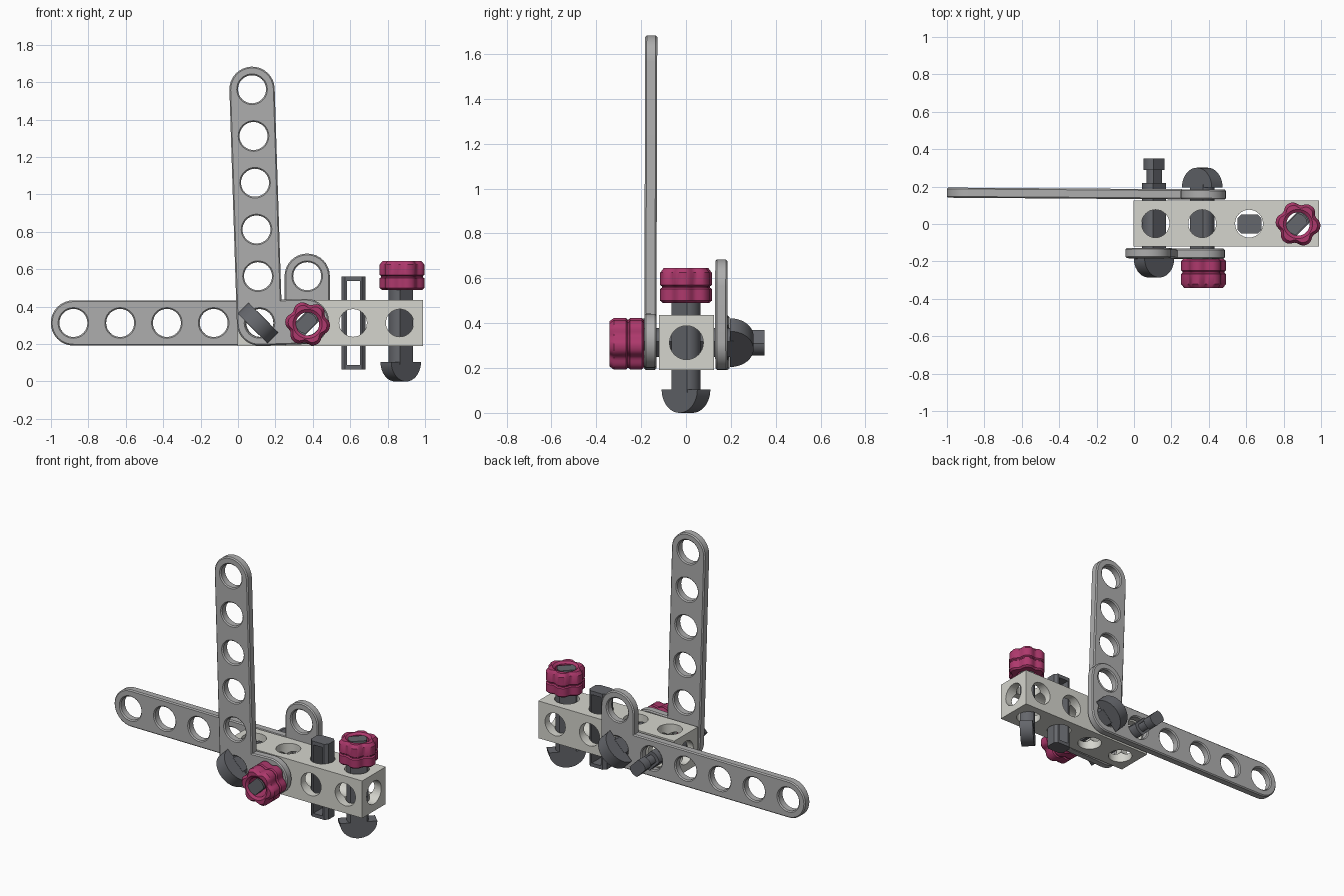
import bpy, bmesh
from math import pi, cos, sin, sqrt
from mathutils import Vector, Matrix

if "Cube" in bpy.data.objects:
    bpy.data.objects.remove(bpy.data.objects["Cube"])

PITCH, Z0 = 0.25, 0.313        # hole spacing, height of the block's axis


def material(name, rgb):
    m = bpy.data.materials.new(name)
    m.diffuse_color = (*rgb, 1)
    m.use_nodes = True
    m.node_tree.nodes["Principled BSDF"].inputs["Base Color"].default_value = m.diffuse_color
    return m


PALE = material("pale_plastic", (0.66, 0.66, 0.61))
GREY = material("grey_plastic", (0.42, 0.42, 0.42))
DARK = material("dark_plastic", (0.13, 0.135, 0.15))
RED = material("red_plastic", (0.42, 0.04, 0.15))


def frame(origin, axis, width):
    """Matrix with local z along axis and local x along width."""
    z = Vector(axis).normalized()
    y = z.cross(Vector(width)).normalized()
    x = y.cross(z)
    m = Matrix((x, y, z)).transposed().to_4x4()
    m.translation = origin
    return m


def finish(ob, mat, angle=35):
    ob.data.materials.clear()
    ob.data.materials.append(mat)
    bpy.ops.object.select_all(action='DESELECT')
    ob.select_set(True)
    bpy.context.view_layer.objects.active = ob
    bpy.ops.object.shade_smooth_by_angle(angle=angle * pi / 180)


def add_object(name, bm, m=Matrix()):
    bmesh.ops.recalc_face_normals(bm, faces=bm.faces)
    me = bpy.data.meshes.new(name)
    bm.to_mesh(me)
    bm.free()
    ob = bpy.data.objects.new(name, me)
    bpy.context.collection.objects.link(ob)
    ob.matrix_world = m
    return ob


def prism(bm, pts, a, b, m=Matrix()):
    """Extrude a 2D outline from height a to height b."""
    lo, hi = [[bm.verts.new(m @ Vector((x, y, h))) for x, y in pts] for h in (a, b)]
    bm.faces.new(lo)
    bm.faces.new(hi)
    n = len(pts)
    for i in range(n):
        j = (i + 1) % n
        bm.faces.new((lo[i], lo[j], hi[j], hi[i]))


def arc(cx, cy, r, a0, a1, n=16):
    return [(cx + r * cos(a), cy + r * sin(a))
            for a in ((a0 + (a1 - a0) * i / n) * pi / 180 for i in range(n + 1))]


def cut(ob, cutters):
    for c in cutters:
        c.hide_render = True
        mod = ob.modifiers.new("cut", 'BOOLEAN')
        mod.operation, mod.solver, mod.object = 'DIFFERENCE', 'EXACT', c
    bpy.context.view_layer.update()
    me = bpy.data.meshes.new_from_object(
        ob.evaluated_get(bpy.context.evaluated_depsgraph_get()))
    ob.modifiers.clear()
    ob.data = me
    for c in cutters:
        bpy.data.objects.remove(c)


def box(name, size, loc):
    bm = bmesh.new()
    bmesh.ops.create_cube(bm, size=1)
    bmesh.ops.scale(bm, vec=size, verts=bm.verts)
    return add_object(name, bm, Matrix.Translation(loc))


def drill(loc, axis, width, r, length):
    bm = bmesh.new()
    bmesh.ops.create_cone(bm, cap_ends=True, segments=32, radius1=r, radius2=r, depth=length)
    return add_object("drill", bm, frame(loc, axis, width))


# square block drilled along all three axes
block = box("block", (0.99, 0.245, 0.245), (0.493, 0.002, Z0))
drills = [drill((0.493, 0.002, Z0), (1, 0, 0), (0, 1, 0), 0.0755, 1.2)]
for i in range(4):
    p = (0.115 + PITCH * i, 0.002, Z0)
    drills += [drill(p, (0, 1, 0), (1, 0, 0), 0.074, 0.5),
               drill(p, (0, 0, 1), (1, 0, 0), 0.0745, 0.5)]
cut(block, drills)
finish(block, PALE)


# L-shaped strip: six holes along local x, one more along local y
def strip(name, m, thick=0.054, bevel=0.007, r=0.121):
    cu = bpy.data.curves.new(name, 'CURVE')
    cu.dimensions, cu.fill_mode = '2D', 'BOTH'
    cu.bevel_depth, cu.bevel_resolution = bevel, 0
    cu.extrude, cu.offset = thick / 2 - bevel, -bevel
    outline = (arc(5 * PITCH, 0, r, 90, -90) + arc(0, 0, r, -90, -180)
               + arc(0, PITCH, r, 180, 0) + [(r, r)])
    holes = [(i * PITCH, 0) for i in range(6)] + [(0, PITCH)]
    for pts in [outline] + [arc(x, y, 0.075, 0, 348.75, 31) for x, y in holes]:
        s = cu.splines.new('POLY')
        s.points.add(len(pts) - 1)
        for q, (x, y) in zip(s.points, pts):
            q.co = (x, y, 0, 1)
        s.use_cyclic_u = True
    tmp = bpy.data.objects.new(name, cu)
    bpy.context.collection.objects.link(tmp)
    bpy.context.view_layer.update()
    me = bpy.data.meshes.new_from_object(
        tmp.evaluated_get(bpy.context.evaluated_depsgraph_get()))
    bpy.data.objects.remove(tmp)
    ob = bpy.data.objects.new(name, me)
    bpy.context.collection.objects.link(ob)
    ob.matrix_world = m
    finish(ob, GREY)


strip("rear_strip", frame((0.37, 0.158, Z0), (0.007, 1, 0), (-1, 0.007, 0)))
strip("front_strip", frame((0.115, -0.159, Z0), (0, 1, -0.003), (-0.032, 0.003, 1)))


# bolt: half-moon head, flattened shank, neck and tip
def bolt(name, m):
    bm = bmesh.new()
    head = [(x * 0.1125, 0.105 * (1 + y)) for x, y in arc(0, 0, 1, 180, 360, 24)]
    prism(bm, head, -0.041, 0.041, Matrix.Rotation(pi / 2, 4, 'X'))
    section = arc(0, 0, 0.065, -41, 41, 8) + arc(0, 0, 0.065, 139, 221, 8)
    for k, a, b in ((1, 0.09, 0.505), (0.64, 0.505, 0.575), (0.88, 0.575, 0.637)):
        prism(bm, [(x * k, y * k) for x, y in section], a, b)
    finish(add_object(name, bm, m), DARK)


bolt("left_bolt", frame((0.107, -0.286, Z0), (0, 1, 0), (1, 0, -1)))
bolt("middle_bolt", frame((0.365, 0.301, Z0), (0, -1, 0), (1, 0, 1)))
bolt("upright_bolt", frame((0.87, 0, 0), (0, 0, 1), (1, 1, 0)))


# six-lobed nut: radius, height, lobe depth around a closed profile
def nut(name, m, n=72):
    profile = [(0.062, 0, 0), (0.108, 0, 1), (0.12, 0.01, 1), (0.12, 0.062, 1),
               (0.112, 0.068, 1), (0.112, 0.074, 1), (0.12, 0.08, 1), (0.12, 0.135, 1),
               (0.104, 0.155, 1), (0.078, 0.155, 0), (0.062, 0.143, 0)]
    bm = bmesh.new()
    rings = []
    for r, z, k in profile:
        ring = []
        for i in range(n):
            a = 2 * pi * i / n
            d = r - k * 0.019 * (0.5 - 0.5 * cos(6 * a + 0.8)) ** 1.6
            ring.append(bm.verts.new((d * cos(a), d * sin(a), z)))
        rings.append(ring)
    for p, q in zip(rings, rings[1:] + rings[:1]):
        for i in range(n):
            j = (i + 1) % n
            bm.faces.new((p[i], p[j], q[j], q[i]))
    finish(add_object(name, bm, m), RED)


nut("front_nut", frame((0.372, -0.187, 0.308), (0, -1, 0), (1, 0, 0)))
nut("top_nut", frame((0.877, 0, 0.49), (0, 0, 1), (1, 0, 0)))

# slotted pin through the block
bm = bmesh.new()
prism(bm, [(0.064, -0.03), (0.064, 0.03), (0.045, 0.05), (-0.045, 0.05),
           (-0.064, 0.03), (-0.064, -0.03), (-0.045, -0.05), (0.045, -0.05)], 0.065, 0.562)
pin = add_object("slotted_pin", bm, Matrix.Translation((0.617, 0, 0)))
cut(pin, [box("slot", (0.068, 0.3, 0.45), (0.617, 0, Z0))])
finish(pin, DARK)
